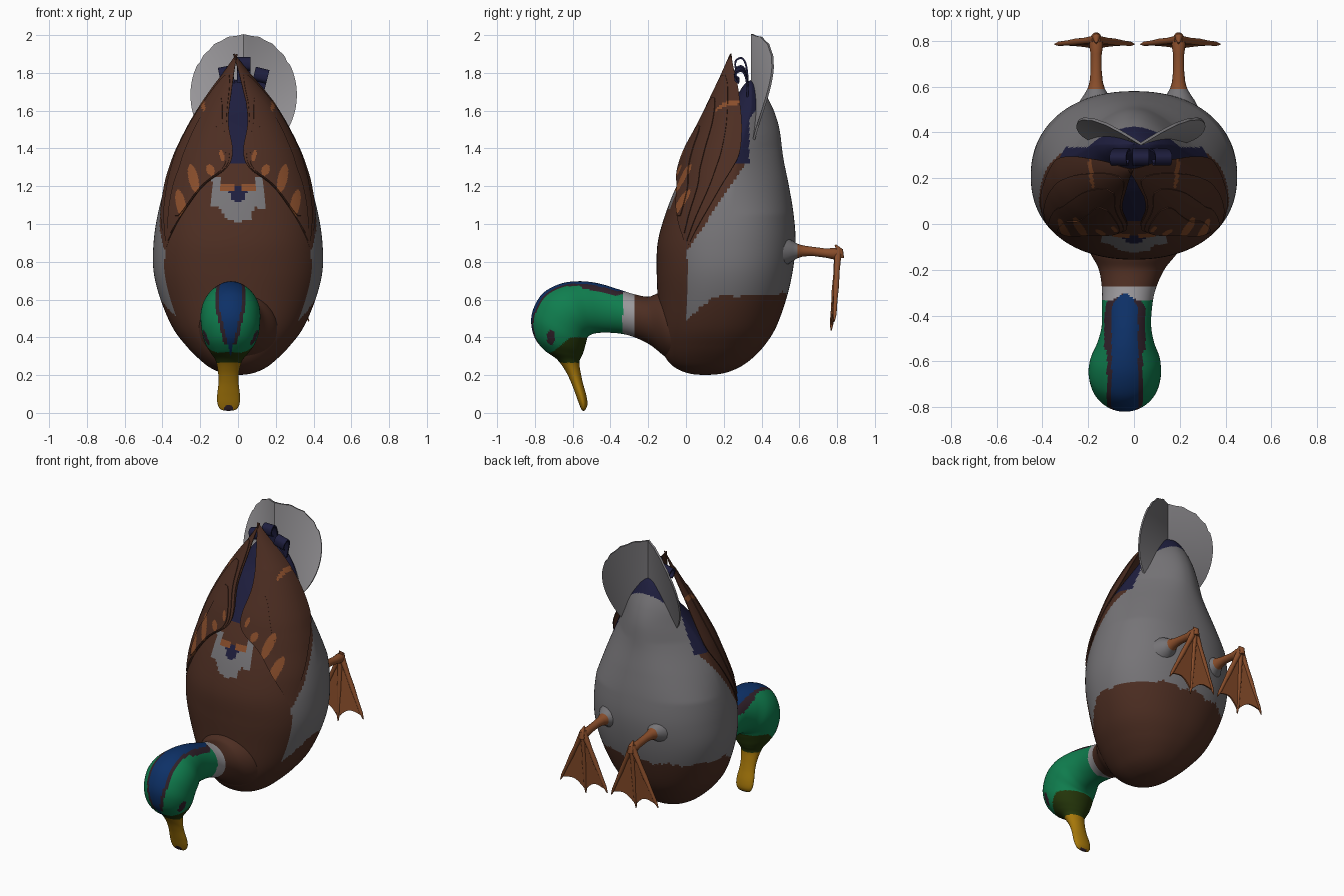
import bpy, bmesh
from math import sin, cos, pi, radians, copysign
from mathutils import Vector

cube = bpy.data.objects.get("Cube")
if cube:
    bpy.data.objects.remove(cube)

COLOURS = {
    "brown": (.074, .027, .016), "orange": (.25, .075, .024), "grey": (.18, .174, .184),
    "pale_grey": (.32, .31, .325), "navy": (.013, .013, .048), "blue": (.004, .03, .135),
    "green": (.005, .21, .078), "olive": (.018, .036, .003), "yellow": (.38, .185, .003),
    "plum": (.03, .015, .023)}
MATS = {}
for name, rgb in COLOURS.items():
    m = bpy.data.materials.new(name)
    m.use_nodes = True
    m.diffuse_color = (*rgb, 1)
    m.node_tree.nodes["Principled BSDF"].inputs["Base Color"].default_value = (*rgb, 1)
    MATS[name] = m


def clamp(v, lo=0, hi=1):
    return max(lo, min(hi, v))


def spline(rows, t):
    """Catmull-Rom through table rows, t from 0 to 1."""
    n = len(rows) - 1
    i = min(int(t * n), n - 1)
    f = t * n - i
    a, b, c, d = (rows[clamp(i + k, 0, n)] for k in (-1, 0, 1, 2))
    return [q + .5 * f * (r - p + f * (2*p - 5*q + 4*r - s + f * (3*(q - r) + s - p)))
            for p, q, r, s in zip(a, b, c, d)]


def superellipse(a):
    """Slightly squared circle; angle 0 faces the front."""
    def bend(v):
        return copysign(abs(v) ** .91, v)
    return bend(sin(a)), -bend(cos(a))


def finish(name, bm, rule, thickness=0):
    bmesh.ops.remove_doubles(bm, verts=bm.verts, dist=1e-5)
    bmesh.ops.recalc_face_normals(bm, faces=bm.faces)
    used = []
    for f in bm.faces:
        colour = rule if isinstance(rule, str) else rule(f.calc_center_median())
        if colour not in used:
            used.append(colour)
        f.material_index = used.index(colour)
    me = bpy.data.meshes.new(name)
    bm.to_mesh(me)
    bm.free()
    for colour in used:
        me.materials.append(MATS[colour])
    ob = bpy.data.objects.new(name, me)
    bpy.context.collection.objects.link(ob)
    bpy.ops.object.select_all(action="DESELECT")
    ob.select_set(True)
    bpy.context.view_layer.objects.active = ob
    if thickness:
        mod = ob.modifiers.new("thickness", "SOLIDIFY")
        mod.thickness = thickness
        mod.offset = 0
        bpy.ops.object.modifier_apply(modifier=mod.name)
    bpy.ops.object.shade_smooth_by_angle(angle=radians(40))
    return ob


def loft(name, rings, rule, closed=True, caps=False, thickness=0):
    bm = bmesh.new()
    vs = [[bm.verts.new(p) for p in ring] for ring in rings]
    n = len(vs[0])
    for lo, hi in zip(vs, vs[1:]):
        for j in range(n if closed else n - 1):
            k = (j + 1) % n
            bm.faces.new((lo[j], lo[k], hi[k], hi[j]))
    if caps:
        bm.faces.new(vs[0])
        bm.faces.new(vs[-1])
    return finish(name, bm, rule, thickness)


# Body: z, front y, back y, half width
BODY = [(.2, .1, .1, 0), (.208, .02, .19, .07), (.235, -.05, .27, .14), (.28, -.1, .34, .2),
        (.35, -.13, .41, .27), (.45, -.145, .475, .345), (.6, -.15, .53, .41),
        (.75, -.155, .565, .447), (.9, -.15, .58, .447), (1.05, -.11, .57, .425),
        (1.2, -.05, .545, .385), (1.35, .03, .515, .32), (1.5, .13, .495, .235),
        (1.6, .22, .465, .18), (1.68, .27, .425, .13), (1.74, .31, .385, .075),
        (1.765, .35, .35, 0)]


def body_colour(p):
    x, y, z = abs(p.x), p.y, p.z
    jag = .008 * sin(31 * p.x + 17 * y) + .006 * sin(67 * y + 90 * p.x)
    if z > 1.32 and (y < .335 or z > 1.68 - 3 * x * x):
        return "navy"
    if y < .1 and z < 1.32:                       # marks in the middle of the back
        if .02 < x < .1 and 1.18 < z < 1.212:
            return "orange"
        if x < .05 - .6 * max(0, 1.17 - z) and 1.12 < z < 1.2:
            return "navy"
        if x < .135 + jag and 1.02 + clamp((x - .06) * 2, 0, .06) + jag < z < (1.25 if x > .09 else 1.18):
            return "grey"
    edge = min(.335, max(0, z - .86) * .65 + .02 * max(0, z - .5))
    if y > edge and z > min(.63, .5 + .7 * max(y, 0)) + jag:
        return "grey"
    return "brown"


rings = []
for i in range(201):
    z, front, back, w = spline(BODY, i / 200)
    cy, h = (front + back) / 2, (back - front) / 2
    pinch = .4 * clamp((z - 1.05) / .35)          # rump is narrower underneath
    ring = [superellipse(2 * pi * j / 176) for j in range(176)]
    rings.append([(w * x * (1 - pinch * max(0, y)), cy + h * y, z) for x, y in ring])
loft("body", rings, body_colour)

# Neck, head and bill: outer y z, inner y z, half width, x centre
HEAD = [(-.03, .6, .02, .25, .24, 0), (-.13, .635, -.09, .285, .2, 0),
        (-.2, .615, -.19, .36, .145, -.01), (-.28, .63, -.28, .403, .118, -.022),
        (-.36, .655, -.35, .42, .11, -.03), (-.46, .685, -.43, .425, .108, -.033),
        (-.56, .697, -.485, .42, .125, -.036), (-.66, .685, -.515, .407, .15, -.038),
        (-.75, .64, -.523, .395, .158, -.04), (-.8, .57, -.528, .375, .156, -.04),
        (-.82, .49, -.535, .35, .148, -.04), (-.802, .4, -.542, .325, .128, -.042),
        (-.75, .332, -.552, .3, .098, -.045), (-.685, .285, -.565, .268, .07, -.048),
        (-.64, .225, -.558, .215, .056, -.05), (-.61, .165, -.545, .155, .053, -.05),
        (-.585, .1, -.527, .09, .06, -.05), (-.567, .05, -.522, .045, .058, -.05),
        (-.553, .018, -.532, .018, .04, -.05), (-.543, .01, -.543, .01, 0, -.05)]


def head_colour(p):
    x, y, z = abs(p.x + .04), p.y, p.z
    if y > -.275:
        return "brown"
    if y > -.335 and x > .05 * clamp((-.3 - y) / .03):
        return "pale_grey"
    if z < .265:
        nail = ((p.x + .05) / .024) ** 2 + ((z - .02) / .022) ** 2 < 1
        return "plum" if nail and y < -.53 else "yellow"
    on_top = z > .6 or (y < -.7 and z > .3)
    stripe = .058 * clamp((z - .3) / .25) * clamp((-.305 - y) / .06) ** .5
    border = .032 if y > -.55 else .02
    if on_top and x < stripe:
        return "blue"
    if on_top and x < stripe + border and z > .36:
        return "plum"
    if ((y + .715) / .022) ** 2 + ((z - .4) / .04) ** 2 < 1 and x > .06:
        return "plum"
    if z < .32 + .08 * clamp((y + .71) / .1) and y < -.5:
        return "olive"
    return "green"


rings = []
for i in range(191):
    oy, oz, iy, iz, w, cx = spline(HEAD, i / 190)
    mid = Vector((cx, (oy + iy) / 2, (oz + iz) / 2))
    axis = Vector((0, oy - iy, oz - iz)) / 2
    rings.append([mid + axis * cos(pi * j / 48) + Vector((w * sin(pi * j / 48), 0, 0))
                  for j in range(96)])
loft("neck_and_head", rings, head_colour)

# Wings: z, front y, side y, half width, inner and outer angle in degrees
WING = [(.88, -.145, .21, .445, 52, 62), (1.05, -.113, .225, .428, 36, 76),
        (1.2, -.062, .245, .392, 23, 84), (1.3, -.03, .255, .36, 7, 90),
        (1.4, .006, .27, .322, 4, 93), (1.55, .076, .285, .245, 9, 93),
        (1.7, .146, .295, .15, 7, 90), (1.8, .19, .285, .08, 4, 88), (1.9, .235, .255, .015, 0, 85)]
# |x|, z, x radius, z radius of the bright feather marks
MARKS = [(.235, 1.24, .026, .075), (.3, 1.1, .026, .08), (.145, 1.285, .022, .03),
         (.085, 1.36, .012, .03), (.185, 1.63, .012, .03)]


def wing_colour(p):
    for x, z, rx, rz in MARKS:
        lean = .2 * (p.z - z)
        if ((abs(p.x) - x - lean) / rx) ** 2 + ((p.z - z) / rz) ** 2 < 1:
            return "orange"
    return "brown"


# name, start, end, share trimmed inside and outside, lift
LAYERS = [("flight_feathers", 0, 1, 0, 0, .003), ("long_coverts", .03, .86, 0, .2, .008),
          ("short_coverts", .06, .72, .02, .42, .013), ("shoulder_feathers", .12, .6, .04, .62, .018)]
for side, label in ((1, "left"), (-1, "right")):
    for name, t0, t1, cut_in, cut_out, lift in LAYERS:
        rings = []
        for i in range(93):
            s = i / 92
            z, front, cy, w, a0, a1 = spline(WING, t0 + (t1 - t0) * s)
            span = a1 - a0
            a0, a1 = a0 + span * cut_in, a1 - span * cut_out
            mid, half = (a0 + a1) / 2, (a1 - a0) / 2 * max(.02, sin(pi * s)) ** .35
            slide = .035 * max(0, z - 1.65) / .25 * (1 if side > 0 else -.2)
            ring = []
            for j in range(45):
                ex, ey = superellipse(radians(mid + half * (j / 22 - 1)))
                ring.append((side * (w + lift) * ex - slide, cy + (cy - front + lift) * ey, z))
            rings.append(ring)
        loft(label + "_" + name, rings, wing_colour, closed=False, thickness=.005)

# Tail fan, folded along the middle with a scalloped top, paler on its upper side
rings = []
for i in range(17):
    ring = []
    for j in range(120):
        a = 2 * pi * j / 120
        r = i / 16 * (1 - (.02 * abs(cos(11 * a)) if sin(a) > .5 else 0))
        x, z = .28 * r * cos(a), 1.68 + .325 * r * sin(a)
        ring.append((.03 + x, .35 + .36 * abs(x) * clamp((z - 1.4) / .35, .1, 1.7), z))
    rings.append(ring)
fan = loft("tail_fan", rings, "pale_grey", thickness=.012)
fan.data.materials.append(MATS["grey"])
for face in fan.data.polygons:
    face.material_index = int(face.normal.y > 0)

# Curled feathers above the rump
CURL = [(.31, 1.62), (.325, 1.75), (.318, 1.84), (.295, 1.878), (.265, 1.865), (.262, 1.83), (.28, 1.815)]
for x, lean, drop in ((-.03, -.2, .05), (.03, 0, 0), (.08, .25, .06)):
    rings = []
    for i in range(31):
        y, z = spline(CURL, i / 30)
        cx = x + lean * (z - 1.68)
        rings.append([(cx + k * .036, y, z - drop + lean * -k * .036) for k in (-1, 0, 1)])
    loft("curled_tail_feather", rings, "navy", closed=False, thickness=.01)


def tube(name, path, radii, rule):
    """Tapered round limb along a path of points."""
    pts = [Vector(p) for p in path]
    rings = []
    for i, (p, r) in enumerate(zip(pts, radii)):
        d = (pts[min(i + 1, len(pts) - 1)] - pts[max(i - 1, 0)]).normalized()
        u = d.cross(Vector((1, 0, 0))).normalized()
        v = d.cross(u)
        rings.append([p + r * (u * cos(pi * j / 8) + v * sin(pi * j / 8)) for j in range(16)])
    loft(name, rings, rule, caps=True)


# Legs and webbed feet
for x, side, label in ((.195, 1, "left"), (-.165, -1, "right")):
    tube(label + "_leg", [(x, y, z) for y, z in ((.49, .855), (.54, .857), (.565, .857), (.59, .857),
         (.62, .857), (.67, .855), (.74, .846), (.785, .843), (.82, .843))],
         (.095, .07, .053, .038, .029, .024, .024, .031, .02),
         lambda p: "grey" if p.y < .6 else "orange")
    ankle = Vector((x, .805, .86))
    tips = [Vector((x + side * dx, y, z))
            for dx, y, z in ((-.165, .785, .485), (.005, .768, .435), (.18, .785, .485))]
    for tip in tips:
        tube(label + "_toe", [ankle.lerp(tip, t) for t in (0, .3, .5, .7, .9, 1)],
             (.02, .014, .015, .011, .01, .003), "orange")
    tube(label + "_hind_toe", [(x, .815, .82), (x, .815, .86), (x, .79, .89)], (.022, .017, .004), "orange")
    # Web between the toes, with hollow lower edges
    rings = []
    for i in range(13):
        s = i / 12
        ring = []
        for j in range(25):
            k, f = min(j // 12, 1), (j - 12 * min(j // 12, 1)) / 12
            edge = tips[k].lerp(tips[k + 1], f)
            ring.append(ankle.lerp(edge, s * (.94 - .09 * sin(pi * f))))
        rings.append(ring)
    loft(label + "_web", rings, "orange", closed=False, thickness=.01)
